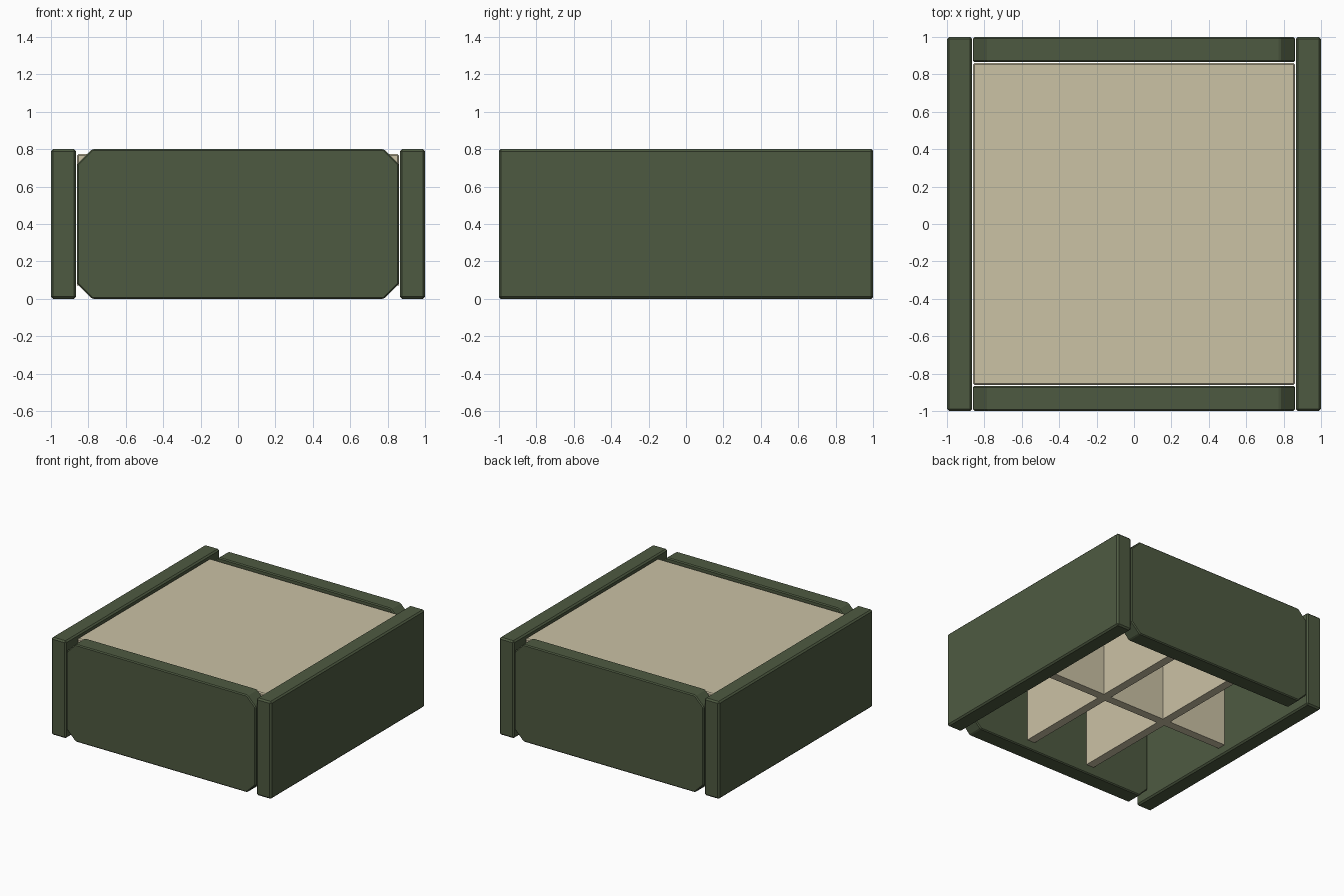
import bpy
import bmesh

if "Cube" in bpy.data.objects:
    bpy.data.objects.remove(bpy.data.objects["Cube"], do_unlink=True)

HEIGHT, OUTER, INNER, BODY = 0.8, 1.0, 0.865, 0.86
TOP_Z, SHEET, RIB_Z, RIB_X = 0.775, 0.07, 0.07, 0.29


def material(name, rgb):
    mat = bpy.data.materials.new(name)
    mat.use_nodes = True
    mat.diffuse_color = (*rgb, 1)
    mat.node_tree.nodes["Principled BSDF"].inputs["Base Color"].default_value = (*rgb, 1)
    return mat


green = material("dark olive green", (0.076, 0.102, 0.053))
cream = material("cream", (0.597, 0.539, 0.376))


def prism(name, profile, y0, y1, mat, bevel=0):
    """Extrude an x-z outline from y0 to y1, with optional small edge bevels."""
    bm = bmesh.new()
    face = bm.faces.new([bm.verts.new((x, y0, z)) for x, z in profile])
    grown = bmesh.ops.extrude_face_region(bm, geom=[face])["geom"]
    verts = [v for v in grown if isinstance(v, bmesh.types.BMVert)]
    bmesh.ops.translate(bm, verts=verts, vec=(0, y1 - y0, 0))
    if bevel:
        bmesh.ops.bevel(bm, geom=bm.edges[:], offset=bevel, segments=1,
                        affect='EDGES', clamp_overlap=True)
    bmesh.ops.recalc_face_normals(bm, faces=bm.faces[:])
    mesh = bpy.data.meshes.new(name)
    bm.to_mesh(mesh)
    bm.free()
    mesh.materials.append(mat)
    obj = bpy.data.objects.new(name, mesh)
    bpy.context.collection.objects.link(obj)
    return obj


def box(name, x0, x1, y0, y1, z0, z1, mat, bevel=0):
    return prism(name, [(x0, z0), (x1, z0), (x1, z1), (x0, z1)], y0, y1, mat, bevel)


# Full-length side panels
box("left_panel", INNER, OUTER, -OUTER, OUTER, 0, HEIGHT, green, 0.012)
box("right_panel", -OUTER, -INNER, -OUTER, OUTER, 0, HEIGHT, green, 0.012)

# Front and back panels with clipped corners
clip = 0.08
flat = BODY - clip
outline = [(-flat, 0), (flat, 0), (BODY, clip), (BODY, HEIGHT - clip),
           (flat, HEIGHT), (-flat, HEIGHT), (-BODY, HEIGHT - clip), (-BODY, clip)]
prism("front_panel", outline, -OUTER, -INNER, green, 0.008)
prism("back_panel", outline, INNER, OUTER, green, 0.008)

# Recessed top board
box("top_board", -BODY, BODY, -BODY, BODY, TOP_Z - SHEET, TOP_Z, cream, 0.008)

# Two ribs running front to back, crossed by one split rib
half = SHEET / 2
rib_top = TOP_Z - SHEET
for side, x in (("left", RIB_X), ("right", -RIB_X)):
    box(side + "_rib", x - half, x + half, -BODY, BODY, RIB_Z, rib_top, cream)
for name, x0, x1 in (("cross_rib_right", -BODY, -RIB_X - half),
                     ("cross_rib_middle", -RIB_X + half, RIB_X - half),
                     ("cross_rib_left", RIB_X + half, BODY)):
    box(name, x0, x1, -half, half, RIB_Z, rib_top, cream)
